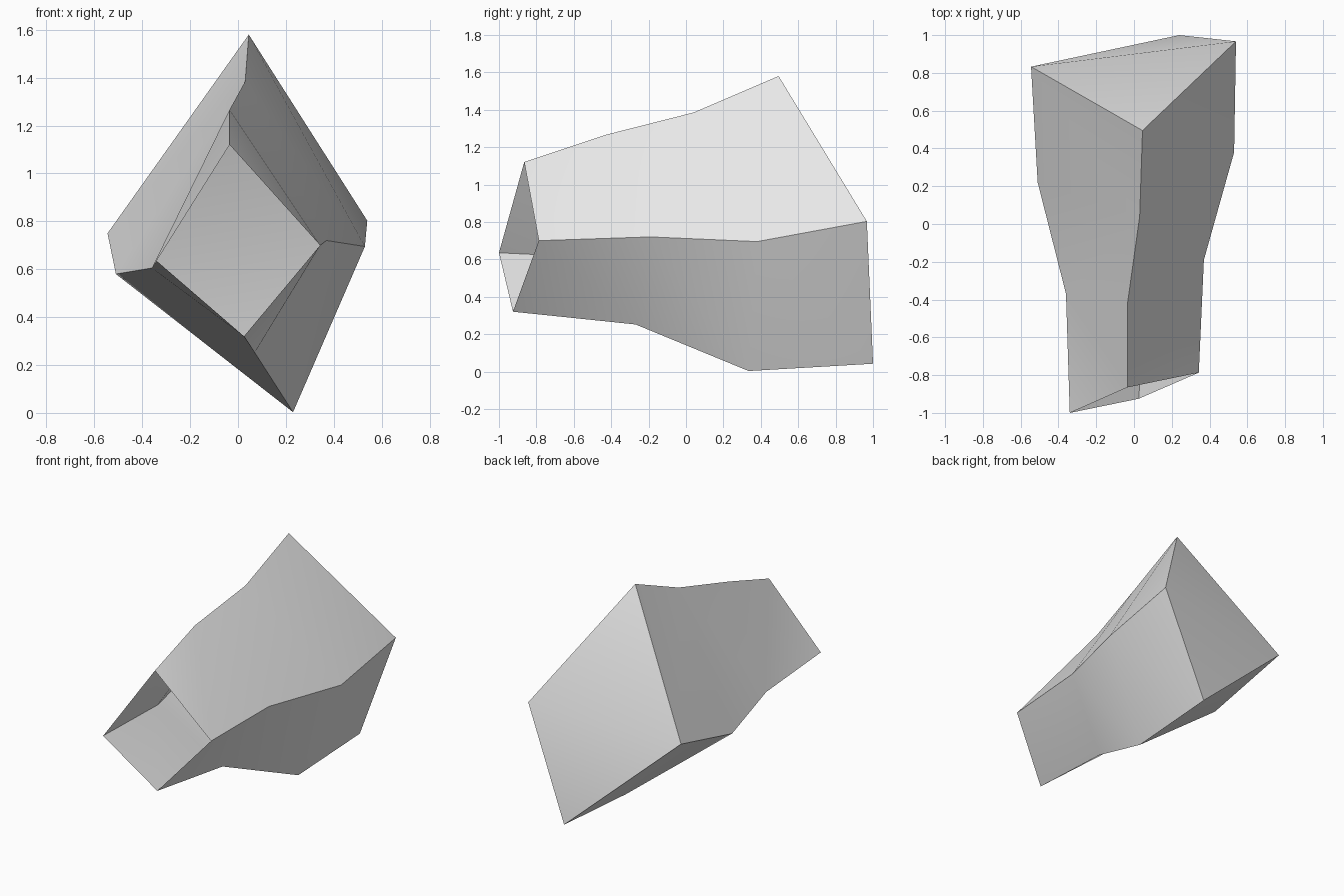
import bpy
import bmesh
from math import radians

default = bpy.data.objects.get("Cube")
if default:
    bpy.data.objects.remove(default, do_unlink=True)

# Plain grey material
grey = bpy.data.materials.new("plain_grey")
grey.use_nodes = True
colour = (0.8, 0.8, 0.8, 1)
grey.diffuse_color = colour
grey.node_tree.nodes["Principled BSDF"].inputs["Base Color"].default_value = colour

# Four-cornered sections from the open front to the closed back,
# each listed as top, +x side, bottom, -x side
sections = [
    [(-0.035, -0.865, 1.12), (0.343, -0.787, 0.70), (0.025, -0.925, 0.32), (-0.34, -1.0, 0.635)],
    [(-0.035, -0.425, 1.267), (0.37, -0.19, 0.72), (0.07, -0.27, 0.252), (-0.36, -0.37, 0.605)],
    [(0.03, 0.04, 1.385), (0.53, 0.38, 0.695), (0.23, 0.335, 0.003), (-0.51, 0.22, 0.58)],
    [(0.045, 0.495, 1.58), (0.54, 0.967, 0.803), (0.24, 1.0, 0.042), (-0.545, 0.833, 0.75)],
]

# Hollow body: walls between neighbouring sections, then the back panel
bm = bmesh.new()
rings = [[bm.verts.new(p) for p in section] for section in sections]
for front, back in zip(rings, rings[1:]):
    for i in range(4):
        j = (i + 1) % 4
        bm.faces.new((front[i], front[j], back[j], back[i]))
bm.faces.new(rings[-1])
bmesh.ops.triangulate(bm, faces=bm.faces[:], quad_method='SHORT_EDGE')

mesh = bpy.data.meshes.new("flared_shell")
bm.to_mesh(mesh)
bm.free()
mesh.materials.append(grey)
shell = bpy.data.objects.new("flared_shell", mesh)
bpy.context.collection.objects.link(shell)

# Smooth along the walls, crisp at the corners
bpy.ops.object.select_all(action='DESELECT')
shell.select_set(True)
bpy.context.view_layer.objects.active = shell
bpy.ops.object.shade_smooth_by_angle(angle=radians(40))
